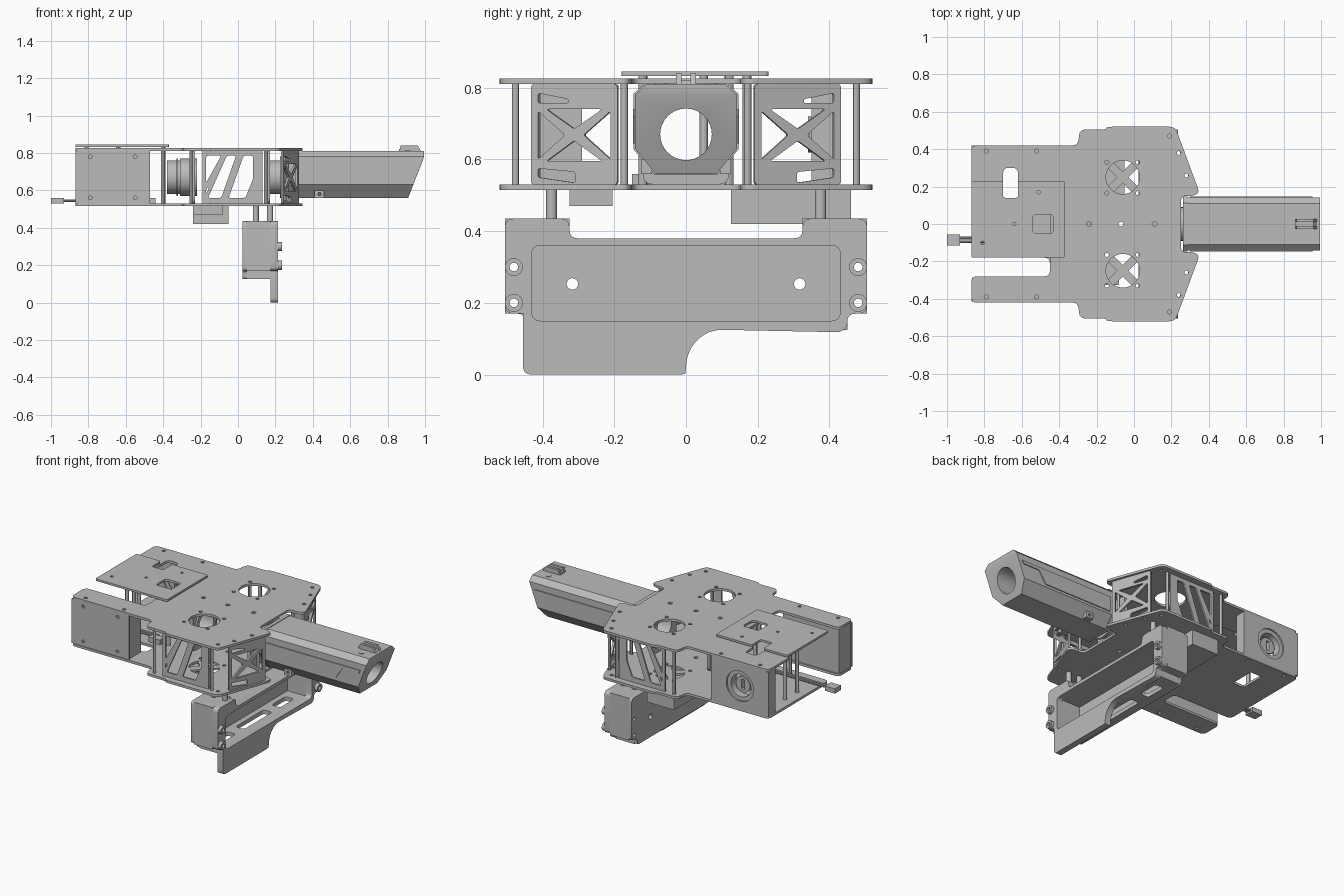
import bpy, bmesh, math
from mathutils import Matrix, Vector

cube = bpy.data.objects.get("Cube")
if cube:
    bpy.data.objects.remove(cube, do_unlink=True)

grey = bpy.data.materials.new("plain grey")
grey.use_nodes = True
grey.diffuse_color = (0.5, 0.5, 0.5, 1)
grey.node_tree.nodes["Principled BSDF"].inputs["Base Color"].default_value = (0.5, 0.5, 0.5, 1)

X, Y, Z = Vector((1, 0, 0)), Vector((0, 1, 0)), Vector((0, 0, 1))


def circle(u, v, r, n=24):
    return [(u + r * math.cos(math.tau * i / n), v + r * math.sin(math.tau * i / n)) for i in range(n)]


def rect(u0, u1, v0, v1):
    return [(u0, v0), (u1, v0), (u1, v1), (u0, v1)]


def rounded(points, r, steps=4):
    """Round every corner of a polygon."""
    out = []
    for i, p in enumerate(points):
        p = Vector(p)
        a, b = Vector(points[i - 1]) - p, Vector(points[(i + 1) % len(points)]) - p
        a = p + a.normalized() * min(r, a.length * 0.45)
        b = p + b.normalized() * min(r, b.length * 0.45)
        for s in range(steps + 1):
            t = s / steps
            out.append(tuple(a * (1 - t) ** 2 + p * 2 * t * (1 - t) + b * t * t))
    return out


def plate(name, outline, holes, thick, origin, u=X, v=Y):
    """Flat sheet with holes, spanned by u and v, centred on origin in thickness."""
    curve = bpy.data.curves.new(name, "CURVE")
    curve.dimensions = "2D"
    curve.fill_mode = "BOTH"
    curve.extrude = thick / 2
    for loop in [outline] + list(holes):
        spline = curve.splines.new("POLY")
        spline.points.add(len(loop) - 1)
        for point, (a, b) in zip(spline.points, loop):
            point.co = (a, b, 0, 1)
        spline.use_cyclic_u = True
    temp = bpy.data.objects.new(name + " curve", curve)
    bpy.context.collection.objects.link(temp)
    bpy.context.view_layer.update()
    mesh = bpy.data.meshes.new_from_object(temp.evaluated_get(bpy.context.evaluated_depsgraph_get()))
    bpy.data.objects.remove(temp, do_unlink=True)
    matrix = Matrix((u, v, u.cross(v))).transposed().to_4x4()
    matrix.translation = origin
    mesh.transform(matrix)
    bm = bmesh.new()
    bm.from_mesh(mesh)
    bmesh.ops.remove_doubles(bm, verts=bm.verts, dist=1e-5)
    bmesh.ops.recalc_face_normals(bm, faces=bm.faces)
    bm.to_mesh(mesh)
    bm.free()
    mesh.name = name
    mesh.materials.clear()
    mesh.materials.append(grey)
    obj = bpy.data.objects.new(name, mesh)
    bpy.context.collection.objects.link(obj)
    bpy.ops.object.select_all(action="DESELECT")
    obj.select_set(True)
    bpy.context.view_layer.objects.active = obj
    bpy.ops.object.shade_smooth_by_angle(angle=math.radians(30))
    return obj


def across(name, outline, holes, x0, x1):
    """Profile in y and z, extruded along x."""
    return plate(name, outline, holes, x1 - x0, Vector(((x0 + x1) / 2, 0, 0)), Y, Z)


def flat(name, outline, holes, z0, z1):
    """Profile in x and y, extruded upward."""
    return plate(name, outline, holes, z1 - z0, Vector((0, 0, (z0 + z1) / 2)))


def side(name, outline, holes, y0, y1):
    """Profile in x and z, extruded along y."""
    return plate(name, outline, holes, y1 - y0, Vector((0, (y0 + y1) / 2, 0)), X, Z)


# Deck plates: shared front outline, different rear notches
front = [(-0.30, 0.42), (-0.29, 0.505), (-0.15, 0.505), (-0.145, 0.52), (0.22, 0.52), (0.35, 0.17),
         (0.32, 0.15), (0.25, 0.15)]
front = front + [(x, -y) for x, y in reversed(front)]
rear = [(-0.87, -0.42), (-0.87, -0.28), (-0.45, -0.28)]
top_notch = [(-0.45, 0.20), (-0.62, 0.20), (-0.62, 0.30), (-0.70, 0.30), (-0.70, 0.20), (-0.87, 0.20)]
bottom_notch = [(-0.45, -0.18), (-0.87, -0.18)]
screws = [circle(x, s * y, 0.011, 10) for s in (1, -1) for x, y in
          ((-0.79, 0.39), (-0.52, 0.39), (0.19, 0.47), (0.24, 0.38), (0.28, 0.26), (-0.145, 0.33),
           (0.02, 0.33), (-0.145, 0.165), (0.02, 0.165))]
screws += [circle(x, 0, 0.013, 12) for x in (-0.24, -0.07, 0.11)]
ports = [circle(-0.06, s * 0.25, 0.09, 32) for s in (1, -1)]
flat("top_deck", rounded(front + rear + top_notch + [(-0.87, 0.42)], 0.03), screws + ports, 0.81, 0.825)
flat("bottom_deck", rounded(front + rear + bottom_notch + [(-0.87, 0.42)], 0.03),
     screws + ports + [rect(-0.70, -0.62, 0.14, 0.30)], 0.515, 0.53)
for y in (-0.25, 0.25):
    for a in (45, 135):
        u = Vector((math.cos(math.radians(a)), math.sin(math.radians(a)), 0))
        plate("port_spoke", rect(-0.09, 0.09, -0.022, 0.022), [], 0.012, Vector((-0.06, y, 0.522)), u, Z.cross(u))

# Raised rear plate on standoffs
raised = [(-0.87, -0.18), (-0.37, -0.18), (-0.37, 0.23), (-0.62, 0.23), (-0.62, 0.14), (-0.70, 0.14),
          (-0.70, 0.23), (-0.87, 0.23)]
holes = [circle(x, y, 0.009, 10) for x, y in ((-0.51, 0.17), (-0.64, 0), (-0.81, -0.1))]
flat("raised_plate", rounded(raised, 0.012), holes + [rounded(rect(-0.54, -0.43, -0.05, 0.05), 0.02)], 0.832, 0.845)
for x, y in ((-0.81, 0.17), (-0.81, 0.05), (-0.64, -0.12), (-0.40, -0.12), (-0.40, 0.12)):
    flat("standoff", circle(x, y, 0.012, 12), [], 0.53, 0.832)
for s in (-1, 1):
    for x, y in ((0.26, 0.172), (-0.25, 0.475), (0.15, 0.475)):
        flat("deck_post", circle(x, s * y, 0.01, 12), [], 0.53, 0.81)

# Rear side housings, one with a round opening
side("right_housing", rect(-0.87, -0.47, 0.53, 0.81),
     [circle(x, z, 0.01, 10) for x in (-0.79, -0.55) for z in (0.56, 0.78)], -0.415, -0.405)
side("right_housing_core", rect(-0.865, -0.475, 0.53, 0.81), [], -0.405, -0.29)
side("left_housing", rect(-0.87, -0.47, 0.53, 0.81), [circle(-0.67, 0.67, 0.095, 32)], 0.35, 0.42)
side("opening_ring", circle(-0.67, 0.67, 0.095, 32), [circle(-0.67, 0.67, 0.07, 32)], 0.36, 0.41)
side("opening_hub", circle(-0.67, 0.67, 0.05), [rect(-0.68, -0.66, 0.64, 0.70)], 0.34, 0.39)
side("opening_bar", rect(-0.76, -0.58, 0.66, 0.68), [], 0.345, 0.36)

# Truss walls: straight ones on the sides, angled ones toward the front
braces = [[(-0.17, 0.785), (-0.09, 0.785), (-0.17, 0.64)], [(-0.16, 0.56), (-0.09, 0.56), (-0.01, 0.785), (-0.06, 0.785)],
          [(-0.05, 0.56), (0.04, 0.56), (0.08, 0.66), (0.08, 0.785), (0.03, 0.785)],
          [(-0.17, 0.61), (-0.17, 0.58), (-0.155, 0.615)]]
cross = [[(0.02, 0.785), (0.11, 0.768), (0.11, 0.757), (0.02, 0.757)],
         [(0.02, 0.55), (0.13, 0.535), (0.13, 0.565), (0.02, 0.575)],
         [(0.02, 0.735), (0.02, 0.60), (0.10, 0.668)], [(0.235, 0.735), (0.235, 0.60), (0.155, 0.668)],
         [(0.045, 0.74), (0.21, 0.74), (0.127, 0.685)], [(0.045, 0.595), (0.21, 0.595), (0.127, 0.652)]]
for s in (-1, 1):
    side("side_truss", rect(-0.19, 0.13, 0.53, 0.81), [rounded(h, 0.01) for h in braces],
         s * 0.475 - 0.005, s * 0.475 + 0.005)
    u = Vector((0.085, -s * 0.24, 0)).normalized()
    plate("angled_truss", rounded(rect(0, 0.255, 0.53, 0.81), 0.01), [rounded(h, 0.008) for h in cross],
          0.012, Vector((0.235, s * 0.43, 0)), u, Z)

# Barrel with a slanted muzzle
half = [(0.085, 0.56), (0.142, 0.63), (0.142, 0.78), (0.11, 0.81)]
section = half + [(-y, z) for y, z in reversed(half)]
barrel = across("barrel", section, [circle(0, 0.67, 0.072, 40)], 0.27, 0.99)
for vert in barrel.data.vertices:
    if vert.co.x > 0.9:
        vert.co.x = min(0.91 + (vert.co.z - 0.56) * 0.39, 0.995)
across("barrel_collar", [(y * 1.03, 0.685 + (z - 0.685) * 1.03) for y, z in section],
       [circle(0, 0.67, 0.075, 40)], 0.262, 0.285)
cheek = [(0.30, 0.74), (0.955, 0.74), (0.945, 0.72), (0.83, 0.72), (0.78, 0.645), (0.30, 0.645)]
for s in (-1, 1):
    side("barrel_cheek", cheek, [], s * 0.144 - 0.004, s * 0.144 + 0.004)
    side("barrel_lug", rect(0.41, 0.46, 0.56, 0.60), [circle(0.435, 0.58, 0.009, 10)], s * 0.11 - 0.015, s * 0.11 + 0.015)
sight = [(0.86, 0.80), (0.87, 0.84), (0.96, 0.84), (0.985, 0.80)]
for s in (-1, 1):
    side("front_sight", sight, [], s * 0.02 - 0.008, s * 0.02 + 0.008)
side("sight_base", [(0.86, 0.80), (0.86, 0.822), (0.96, 0.822), (0.985, 0.80)], [], -0.026, 0.026)
for y in (-0.07, 0.07):
    flat("barrel_screw", circle(0.91, y, 0.016, 12), [], 0.80, 0.813)

# Couplings and supports on the barrel axis
bore = circle(0, 0.67, 0.072, 32)
for x0, x1, r in ((-0.38, -0.30, 0.09), (-0.31, -0.22, 0.10), (-0.33, -0.32, 0.10), (0.16, 0.27, 0.09), (0.225, 0.24, 0.11)):
    across("coupling", circle(0, 0.67, r, 32), [bore], x0, x1)
for x in (-0.25, 0.15):
    across("support", rounded(rect(-0.12, 0.12, 0.53, 0.81), 0.03), [bore], x, x + 0.02)

# Boxes under the deck
flat("left_under_box", rect(-0.24, -0.05, 0.125, 0.46), [], 0.42, 0.516)
flat("right_under_box", rect(-0.24, -0.08, -0.325, -0.205), [], 0.47, 0.516)

# Hanging tray: back wall, open frame, floor and front flange
bolts = [(s * 0.48, z) for s in (-1, 1) for z in (0.20, 0.30)]
bolt_holes = [circle(y, z, 0.012, 16) for y, z in bolts]
upper = [(0.45, 0.17), (0.505, 0.17), (0.505, 0.435), (0.325, 0.435), (0.325, 0.38)]
upper += [(-y, z) for y, z in reversed(upper)]
pocket = rounded(rect(-0.43, 0.43, 0.15, 0.36), 0.025)
wall_holes = [circle(s * 0.317, 0.253, 0.016, 20) for s in (-1, 1)]
across("tray_back", rounded([(0.45, 0.125)] + upper + [(-0.45, 0.125)], 0.02), bolt_holes + wall_holes, 0.025, 0.045)
frame = [(0.43, 0.15), (0.45, 0.15)] + upper + [(-0.45, 0.15), (-0.43, 0.15), (-0.43, 0.36), (0.43, 0.36)]
across("tray_frame", frame, bolt_holes, 0.045, 0.175)
slots = [rounded(rect(0.08, 0.14, a, b), 0.02) for a, b in ((-0.36, -0.22), (-0.14, 0.14), (0.22, 0.36))]
flat("tray_floor", rect(0.045, 0.175, -0.45, 0.45), slots, 0.125, 0.15)
curve = [(0.1 - 0.1 * math.sin(math.radians(a)), 0.02 + 0.105 * math.cos(math.radians(a))) for a in range(0, 91, 10)]
flange = rounded([(0.45, 0.125)] + upper + [(-0.455, 0.17), (-0.455, 0), (-0.002, 0)], 0.025)
cut = next(i for i, p in enumerate(flange) if p[0] < 0.02 and p[1] < 0.03 and p[0] > -0.1)
across("tray_flange", flange[:cut] + flange[cut:cut + 3] + curve[::-1], [pocket] + bolt_holes, 0.175, 0.215)
for y, z in bolts:
    across("bolt_washer", circle(y, z, 0.025), [circle(y, z, 0.012, 16)], 0.215, 0.235)
for y in (-0.375, 0.375):
    for x in (0.095, 0.172):
        flat("tray_post", circle(x, y, 0.016, 16), [], 0.42, 0.516)

# Cable, connector and the small sensor it leads to
for y in (-0.095, -0.075):
    across("wire", circle(y, 0.545, 0.007, 8), [], -0.94, -0.50)
across("connector", rect(-0.115, -0.055, 0.53, 0.56), [], -1.0, -0.93)
across("small_sensor", rect(-0.15, -0.10, 0.53, 0.56), [], -0.52, -0.44)
